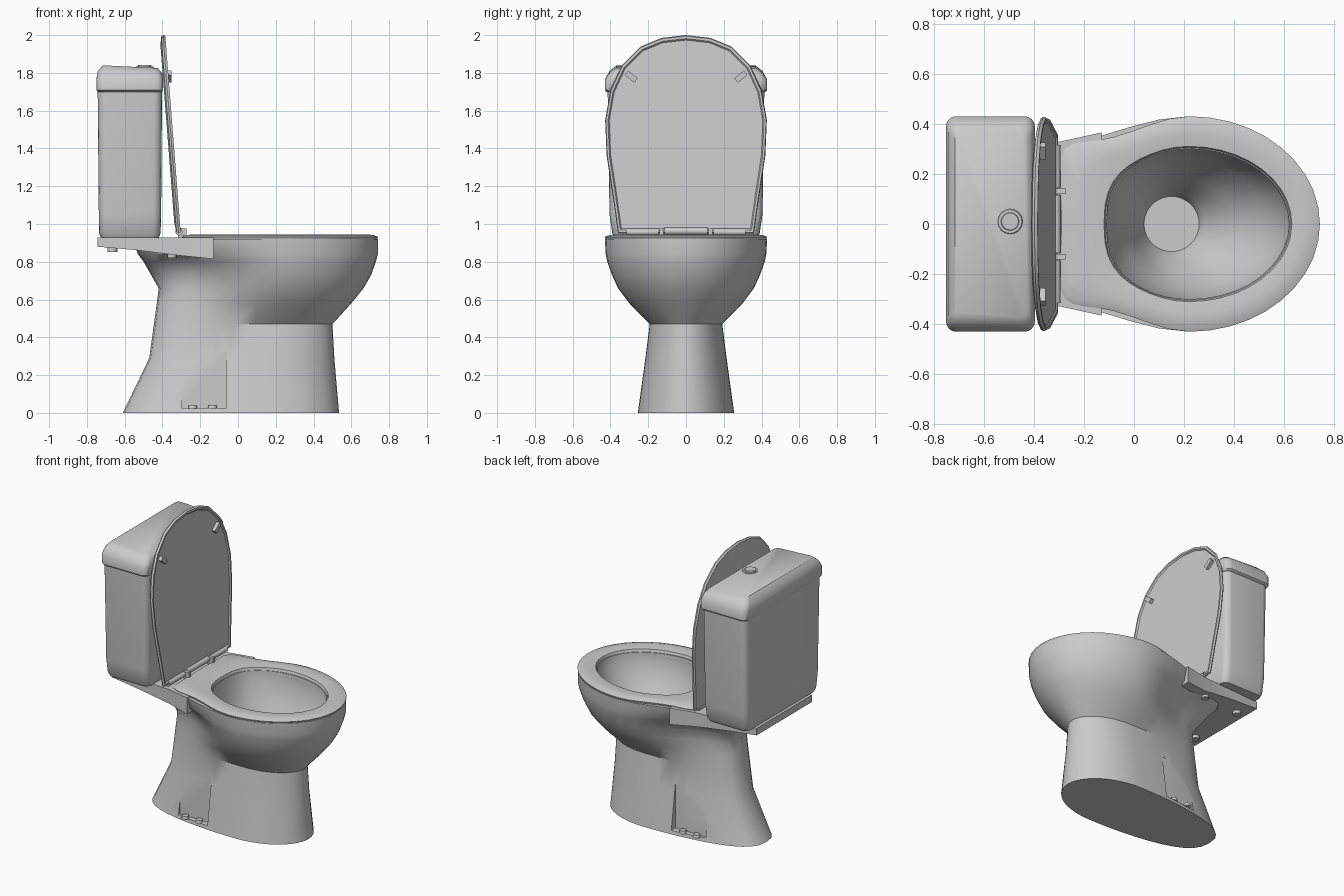
import bpy, bmesh, math
from mathutils import Vector, Matrix

if "Cube" in bpy.data.objects:
    bpy.data.objects.remove(bpy.data.objects["Cube"])

ceramic = bpy.data.materials.new("light grey ceramic")
ceramic.diffuse_color = (0.6, 0.6, 0.6, 1)
ceramic.use_nodes = True
ceramic.node_tree.nodes["Principled BSDF"].inputs["Base Color"].default_value = ceramic.diffuse_color


def finish(name, bm, smooth=35):
    bmesh.ops.recalc_face_normals(bm, faces=bm.faces)
    me = bpy.data.meshes.new(name)
    bm.to_mesh(me)
    bm.free()
    ob = bpy.data.objects.new(name, me)
    bpy.context.collection.objects.link(ob)
    me.materials.append(ceramic)
    if smooth:
        shade(ob, smooth)
    return ob


def shade(ob, angle):
    bpy.ops.object.select_all(action='DESELECT')
    ob.select_set(True)
    bpy.context.view_layer.objects.active = ob
    bpy.ops.object.shade_smooth_by_angle(angle=math.radians(angle))


def loft(name, rings, closed=False, smooth=35):
    """Skin a list of equal-length point rings; cap the ends unless closed."""
    bm = bmesh.new()
    vs = [[bm.verts.new(p) for p in r] for r in rings]
    n = len(vs[0])
    pairs = list(zip(vs, vs[1:])) + ([(vs[-1], vs[0])] if closed else [])
    for a, b in pairs:
        for i in range(n):
            j = (i + 1) % n
            bm.faces.new((a[i], a[j], b[j], b[i]))
    if not closed:
        bm.faces.new(vs[0])
        bm.faces.new(vs[-1])
    return finish(name, bm, smooth)


def egg(z, xb, cx, xf, w, wb=None, p=2, n=40):
    """Half-ellipse front, back half narrowing to wb with squareness p."""
    wb = w if wb is None else wb
    pts = []
    for i in range(n):
        t = 2 * math.pi * i / n
        c, s = math.cos(t), math.sin(t)
        if c >= 0:
            pts.append((cx + (xf - cx) * c, w * s, z))
        else:
            u = min(-c, 1)
            k = min(1, u / 0.75)
            f = 1 - k * k * (3 - 2 * k)
            y = max(0, 1 - u ** p) ** (1 / p) * (wb + (w - wb) * f)
            pts.append((cx - (cx - xb) * u, math.copysign(y, s), z))
    return pts


def rrect(z, x0, x1, hw, r, tilt=0):
    """Rounded rectangle in plan, optionally falling towards +x."""
    pts = []
    for k, (sx, sy) in enumerate([(1, 1), (-1, 1), (-1, -1), (1, -1)]):
        cx = x1 - r if sx > 0 else x0 + r
        for j in range(5):
            a = math.pi / 2 * (k + j / 4)
            x = cx + r * math.cos(a)
            pts.append((x, sy * (hw - r) + r * math.sin(a), z - tilt * (x - x0)))
    return pts


def box(name, loc, size, rot=None, smooth=35):
    bm = bmesh.new()
    m = Matrix.Translation(loc) @ (rot or Matrix()) @ Matrix.Diagonal((*size, 1))
    bmesh.ops.create_cube(bm, size=1, matrix=m)
    return finish(name, bm, smooth)


def cyl(name, loc, r, h, axis='Z', n=12, top=0.85):
    bm = bmesh.new()
    rot = Matrix.Rotation(math.pi / 2, 4, 'X') if axis == 'Y' else Matrix()
    bmesh.ops.create_cone(bm, cap_ends=True, segments=n, radius1=r, radius2=r * top,
                          depth=h, matrix=Matrix.Translation(loc) @ rot)
    return finish(name, bm)


# Pedestal and bowl: up the outside, over the rim, down the basin
body = loft("pedestal_and_bowl", [
    egg(0.00, -0.61, 0.15, 0.535, 0.255, 0.245, 2.6),
    egg(0.29, -0.47, 0.15, 0.51, 0.215, 0.205, 2.8),
    egg(0.47, -0.445, 0.18, 0.50, 0.192, 0.19, 3),
    egg(0.58, -0.43, 0.20, 0.60, 0.30, 0.19, 3),
    egg(0.66, -0.42, 0.22, 0.665, 0.36, 0.195, 3),
    egg(0.73, -0.46, 0.22, 0.705, 0.392, 0.20, 3),
    egg(0.80, -0.50, 0.22, 0.73, 0.417, 0.23, 4),
    egg(0.84, -0.53, 0.22, 0.74, 0.425, 0.29, 5),
    egg(0.92, -0.56, 0.22, 0.74, 0.43, 0.31, 6),
    egg(0.92, -0.11, 0.22, 0.62, 0.30, 0.28, 2.6),
    egg(0.86, -0.10, 0.22, 0.61, 0.305, 0.28, 2.6),
    egg(0.72, -0.06, 0.20, 0.53, 0.26),
    egg(0.58, 0.00, 0.17, 0.40, 0.19),
    egg(0.48, 0.02, 0.15, 0.28, 0.13),
    egg(0.42, 0.04, 0.15, 0.26, 0.11),
], smooth=0)

# Recesses for the floor bolts on both sides of the pedestal
for s in (-1, 1):
    cutter = box("recess_cutter", (-0.18, s * 0.30, 0.175), (0.24, 0.2, 0.30), smooth=0)
    cutter.hide_render = True
    mod = body.modifiers.new("recess", 'BOOLEAN')
    mod.operation = 'DIFFERENCE'
    mod.solver = 'EXACT'
    mod.object = cutter
    bpy.context.view_layer.objects.active = body
    bpy.ops.object.modifier_apply(modifier=mod.name)
    bpy.data.objects.remove(cutter)
shade(body, 35)

# Shelf carrying the cistern: rectangular sections along x
loft("cistern_shelf", [
    [(x, -w, b), (x, w, b), (x, w, 0.928), (x, -w, 0.928)]
    for x, w, b in [(-0.745, 0.30, 0.88), (-0.54, 0.315, 0.862),
                    (-0.30, 0.328, 0.832), (-0.13, 0.365, 0.815)]])

# Seat ring
loft("seat", [
    egg(0.918, -0.30, 0.22, 0.735, 0.425, 0.33, 9),
    egg(0.932, -0.30, 0.22, 0.742, 0.430, 0.335, 9),
    egg(0.942, -0.29, 0.22, 0.715, 0.405, 0.315, 9),
    egg(0.945, -0.20, 0.22, 0.68, 0.36, 0.30, 4),
    egg(0.938, -0.12, 0.22, 0.63, 0.31, 0.285, 2.6),
    egg(0.905, -0.11, 0.22, 0.62, 0.30, 0.28, 2.6),
], closed=True)

# Raised cover: thin tray leaning back against the cistern
half = [(0.36, 0.95), (0.385, 1.13), (0.42, 1.36), (0.428, 1.55), (0.40, 1.71),
        (0.34, 1.84), (0.24, 1.94), (0.13, 1.985)]
outline = half + [(0, 2.0)] + [(-y, z) for y, z in reversed(half)]


def cover_x(z):
    return -0.303 - 0.082 * (z - 0.95) / 1.05


def cover_ring(scale, depth):
    pts = []
    for y, z in outline:
        zz = 1.47 + (z - 1.47) * scale
        pts.append((cover_x(zz) - depth, y * scale, zz))
    return pts


loft("cover", [cover_ring(0.90, 0.030), cover_ring(0.985, 0.022), cover_ring(1, 0.012),
               cover_ring(0.99, 0), cover_ring(0.965, 0), cover_ring(0.95, 0.008)], smooth=30)

# Cover buffers and hinges
for s in (-1, 1):
    box("cover_buffer", (cover_x(1.78) + 0.002, s * 0.29, 1.78), (0.025, 0.065, 0.03),
        Matrix.Rotation(s * math.radians(38), 4, 'X'))
    box("hinge_block", (-0.295, s * 0.13, 0.95), (0.045, 0.022, 0.05))
    cyl("outer_hinge_bar", (-0.312, s * 0.23, 0.957), 0.018, 0.17, 'Y', top=1)
cyl("middle_hinge_bar", (-0.312, 0, 0.962), 0.02, 0.23, 'Y', top=1)

# Cistern and its lid
loft("cistern", [rrect(0.925, -0.725, -0.42, 0.375, 0.04),
                 rrect(0.95, -0.735, -0.41, 0.39, 0.045),
                 rrect(1.05, -0.737, -0.407, 0.405, 0.045),
                 rrect(1.72, -0.743, -0.402, 0.415, 0.045)])
loft("cistern_lid", [rrect(1.70, -0.744, -0.402, 0.42, 0.04),
                     rrect(1.71, -0.75, -0.396, 0.43, 0.04),
                     rrect(1.765, -0.75, -0.396, 0.43, 0.04),
                     rrect(1.81, -0.742, -0.403, 0.405, 0.04, 0.03),
                     rrect(1.84, -0.715, -0.425, 0.37, 0.03, 0.05)], smooth=45)

# Flush button in its collar
cyl("button_collar", (-0.495, 0.01, 1.825), 0.056, 0.02, n=16)
cyl("flush_button", (-0.495, 0.01, 1.832), 0.04, 0.02, n=16)

# Bolts: floor, seat and cistern fixings
for s in (-1, 1):
    for x in (-0.24, -0.135):
        cyl("floor_bolt", (x, s * 0.226, 0.032), 0.024, 0.02)
    cyl("seat_bolt", (-0.35, s * 0.27, 0.835), 0.024, 0.03, top=1)
    cyl("cistern_bolt", (-0.665, s * 0.20, 0.866), 0.026, 0.03, top=1)
